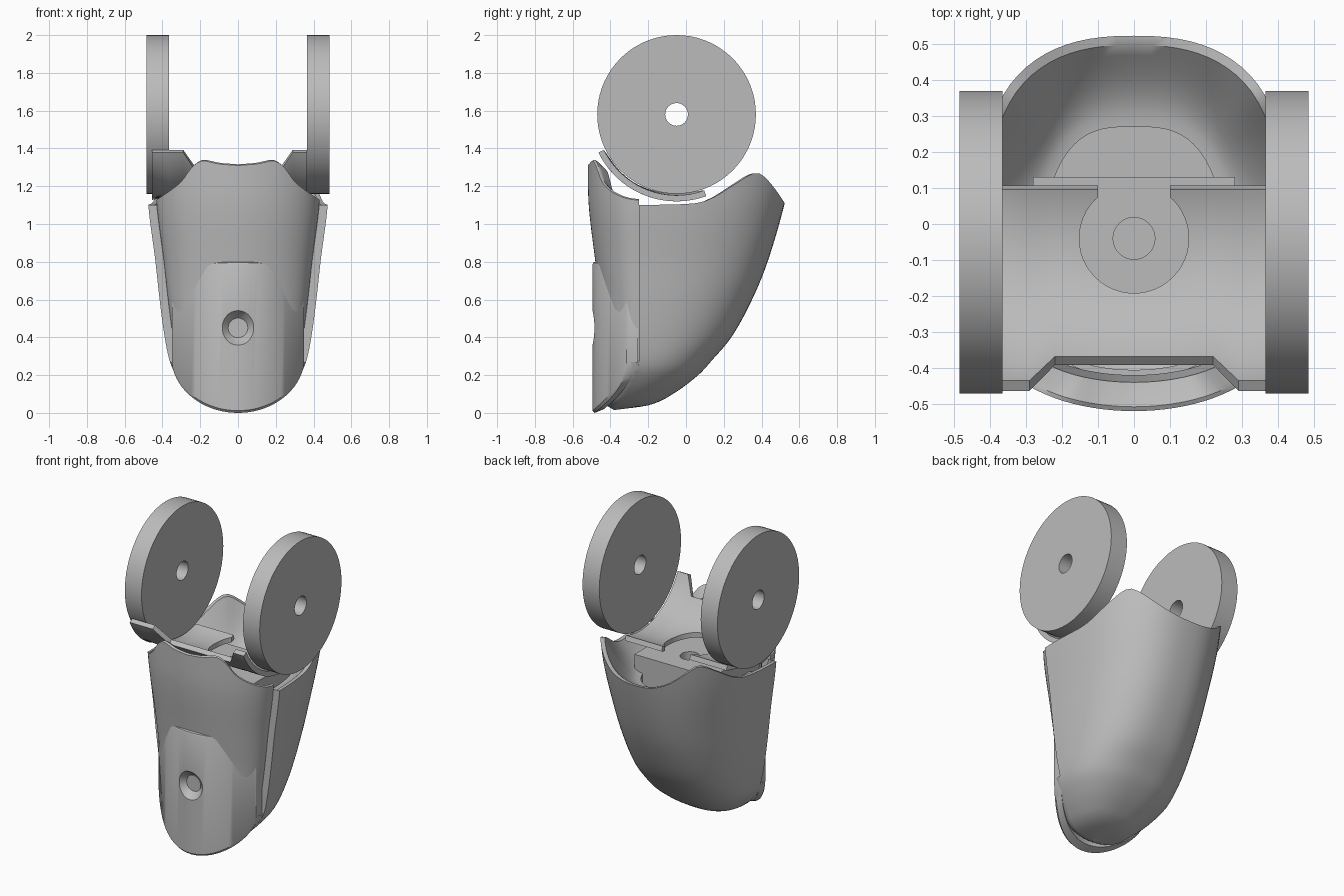
import bpy, bmesh, math
from mathutils import Vector

if "Cube" in bpy.data.objects:
    bpy.data.objects.remove(bpy.data.objects["Cube"], do_unlink=True)

grey = bpy.data.materials.new("plain_grey")
grey.use_nodes = True
grey.diffuse_color = (0.5, 0.5, 0.5, 1)
grey.node_tree.nodes["Principled BSDF"].inputs["Base Color"].default_value = (0.5, 0.5, 0.5, 1)


def loft(name, rows, closed=False, caps=False, ring=False):
    """Skin equal-length rows of points; closed wraps each row, ring wraps the rows."""
    bm = bmesh.new()
    grid = [[bm.verts.new(p) for p in row] for row in rows]
    n = len(rows[0])
    pairs = list(zip(grid, grid[1:])) + ([(grid[-1], grid[0])] if ring else [])
    for a, b in pairs:
        for i in range(n if closed else n - 1):
            j = (i + 1) % n
            bm.faces.new((a[i], a[j], b[j], b[i]))
    if caps:
        bm.faces.new(grid[0])
        bm.faces.new(grid[-1])
    bmesh.ops.remove_doubles(bm, verts=bm.verts, dist=0.0005)
    bmesh.ops.recalc_face_normals(bm, faces=bm.faces)
    mesh = bpy.data.meshes.new(name)
    bm.to_mesh(mesh)
    bm.free()
    mesh.materials.append(grey)
    obj = bpy.data.objects.new(name, mesh)
    bpy.context.collection.objects.link(obj)
    return obj


def activate(obj):
    bpy.ops.object.select_all(action='DESELECT')
    obj.select_set(True)
    bpy.context.view_layer.objects.active = obj


def smooth(obj):
    activate(obj)
    bpy.ops.object.shade_smooth_by_angle(angle=math.radians(35))


def cut(obj, cutter):
    activate(obj)
    mod = obj.modifiers.new("cut", 'BOOLEAN')
    mod.operation, mod.solver, mod.object = 'DIFFERENCE', 'EXACT', cutter
    bpy.ops.object.modifier_apply(modifier=mod.name)
    bpy.data.objects.remove(cutter, do_unlink=True)


def disc(r, center, axis, steps=48):
    """Ring of points of radius r about the y or z axis."""
    angles = [math.tau * i / steps for i in range(steps)]
    flat = [(r * math.cos(a), r * math.sin(a)) for a in angles]
    return [Vector(center) + Vector((p, 0, q) if axis == 'y' else (p, q, 0)) for p, q in flat]


def box(name, x, y, z):
    return loft(name, [[(x[0], y[0], h), (x[1], y[0], h), (x[1], y[1], h), (x[0], y[1], h)]
                       for h in z], closed=True, caps=True)


def curve(table, t):
    """Smooth interpolation of table rows (key, values...)."""
    t = max(table[0][0], min(table[-1][0], t))
    k = max(i for i in range(len(table) - 1) if table[i][0] <= t)
    a, b = table[k], table[k + 1]
    p, q = table[max(k - 1, 0)], table[min(k + 2, len(table) - 1)]
    h = b[0] - a[0]
    s = (t - a[0]) / h
    out = []
    for c in range(1, len(a)):
        m0 = (b[c] - p[c]) / (b[0] - p[0]) * h
        m1 = (q[c] - a[c]) / (q[0] - a[0]) * h
        d = a[c] - b[c]
        out.append(a[c] + s * (m0 + s * (-3 * d - 2 * m0 - m1 + s * (2 * d + m0 + m1))))
    return out


# height, half width, front y, seam y, back y
BODY = [(.015, 0, -.38, -.38, -.38), (.04, .14, -.42, -.36, -.2), (.1, .235, -.45, -.32, -.07),
        (.2, .325, -.447, -.27, .065), (.27, .36, -.445, -.25, .13), (.4, .388, -.447, -.25, .24),
        (.6, .415, -.455, -.25, .35), (.8, .437, -.48, -.25, .432), (1.1, .475, -.515, -.25, .52),
        (1.34, .485, -.52, -.25, .57)]
BASE, STEP = .015, .27
BACK_RIM = [(-.25, 1.1), (.05, 1.11), (.14, 1.14), (.25, 1.215), (.34, 1.27), (.4, 1.24), (.53, 1.1)]
FRONT_RIM = [(0, 1.31), (.1, 1.318), (.19, 1.333), (.24, 1.3), (.3, 1.22), (.44, 1.12)]
COLS = [math.pi * i / 48 for i in range(49)]


def arc(u, w, y0, depth, n):
    c, s = math.cos(u), max(math.sin(u), 0)
    return (math.copysign(w * abs(c) ** (2 / n), c), y0 + depth * s ** (2 / n))


def back_point(u, z, inset=0):
    w, yf, y0, yb = curve(BODY, z)
    return Vector((*arc(u, max(w - inset, 0), y0, yb - y0 - inset, 2.45), z))


def front_point(u, z, side=0, inset=0):
    w, yf, y0, yb = curve(BODY, z)
    return Vector((*arc(u, max(w - side, 0), y0, yf - y0 + inset, 2), z))


# Rear shell: outer skin, rim, scooped dish and inner pocket
rims = [curve(BACK_RIM, back_point(u, 1.1).y)[0] for u in COLS]
rows = [[back_point(u, BASE + (r - BASE) * (i / 40) ** 2) for u, r in zip(COLS, rims)]
        for i in range(41)]
lip = [back_point(u, r - .003, .025) for u, r in zip(COLS, rims)]
floor = [Vector((*arc(u, .26, -.25, .52, 3), .98)) for u in COLS]
for i in range(9):
    s = i / 8
    rows.append([Vector((a.x + (b.x - a.x) * s, a.y + (b.y - a.y) * s,
                         a.z + (b.z - a.z) * math.sin(s * math.pi / 2)))
                 for a, b in zip(lip, floor)])
rows.append([p - Vector((0, 0, .18)) for p in floor])
rows.append([(0, -.25, .8)] * len(COLS))
# Flanges close the shell's front edges against the panel
for k, row in enumerate(rows[:41]):
    for end, out in ((0, 1), (-1, -1)):
        p = Vector(row[end])
        q = Vector((out * max(abs(p.x) - .06, 0), p.y, p.z))
        row.insert(0 if end == 0 else len(row), q)
for row in rows[41:]:
    row.insert(0, row[0])
    row.append(row[-1])
# Repeated points become slivers that weld away
smooth(loft("rear_shell", rows))

# Chin under the front panel, with a small ledge
rows = [[front_point(u, BASE + (STEP - BASE) * (i / 14) ** 2) for u in COLS] for i in range(15)]
rows.append([front_point(u, STEP, .06, .04) for u in COLS])
smooth(loft("chin", rows))

# Front panel, set in from the shell
rims = [curve(FRONT_RIM, abs(front_point(u, 1.1, .045).x))[0] for u in COLS]
low = STEP - .02
rows = [[front_point(u, low + (r - low) * i / 24, .045) for u in COLS for r in [rims[COLS.index(u)]]]
        for i in range(25)]
for drop, inset in ((-.006, .012), (.004, .03), (.05, .08), (.3, .1)):
    rows.append([Vector((*front_point(u, r, .045 + inset, inset).xy, r - drop))
                 for u, r in zip(COLS, rims)])
smooth(loft("front_panel", rows))

# Curved plate on the lower front
rows = []
HALF = .35
for i in range(41):
    x = -HALF * math.cos(math.pi * i / 40)
    f = min(abs(x) / HALF, 1)
    y = -.495 + .18 * f * f
    top = .6 + .2 * (1 - f ** 4)
    bottom = .3 * (1 - math.sqrt(1 - f * f * .98))
    rows.append([(x, y, bottom + .012), (x, y, top - .014), (x, y + .004, top - .005),
                 (x, y + .014, top), (x, y + .06, top), (x, y + .06, bottom + .02),
                 (x, y + .012, bottom)])
plate = loft("front_plate", rows, closed=True, caps=True)
sink = loft("sink_cutter", [disc(r, (0, y, .45), 'y') for r, y in
                            ((.098, -.51), (.09, -.492), (.052, -.452))], closed=True, caps=True)
cut(plate, sink)
smooth(plate)
smooth(loft("screw_head", [disc(r, (0, y, .45), 'y') for r, y in
                           ((.05, -.456), (.05, -.44))], closed=True, caps=True))

# Deck inside the shell, with a pin hole
deck = box("deck", (-.28, .28), (-.38, .13), (.8, 1.09))
cut(deck, loft("hole_cutter", [disc(.058, (0, -.04, z), 'z') for z in (.95, 1.2)],
               closed=True, caps=True))
smooth(deck)

# Saddle wrapping under the wheels, with taller arms at both sides
AXLE_Y, AXLE_Z, WHEEL_R = -.05, 1.58, .42
rows = []
for x in (-.455, -.365, -.29, -.22, -.1, 0, .1, .22, .29, .365):
    end = math.radians(48 if abs(x) < .25 else 64)
    start = math.radians(-20 if x > -.4 else 10)
    sweep = [start + (end - start) * i / 28 for i in range(29)]
    rows.append([(x, AXLE_Y - r * math.sin(a), AXLE_Z - r * math.cos(a))
                 for r, path in ((.428, sweep), (.46, sweep[::-1])) for a in path])
saddle = loft("saddle", rows, closed=True, caps=True)
cut(saddle, loft("pocket_cutter", [disc(.152, (0, -.04, z), 'z') for z in (1, 1.3)],
                 closed=True, caps=True))
cut(saddle, box("notch_cutter", (-.1, .1), (-.03, .2), (1, 1.3)))
smooth(saddle)

# Wheels with axle holes
for side, out in (("left", 1), ("right", -1)):
    rows = []
    for i in range(72):
        a = math.tau * i / 72
        rows.append([(out * x, AXLE_Y + r * math.cos(a), AXLE_Z + r * math.sin(a))
                     for r, x in ((.06, .365), (WHEEL_R, .365), (WHEEL_R, .485), (.06, .485))])
    smooth(loft(side + "_wheel", rows, closed=True, ring=True))
